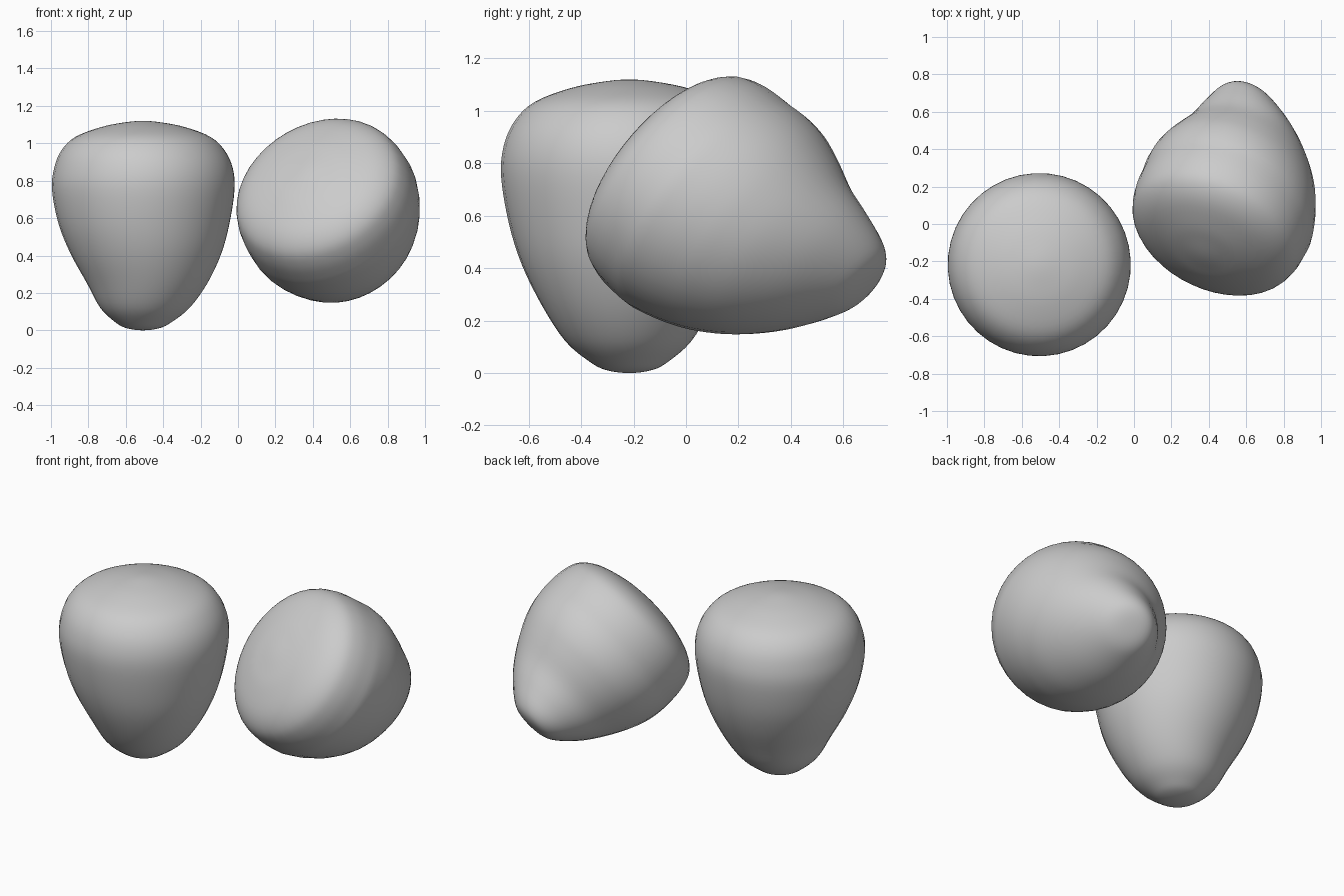
import bpy, math
from mathutils import Vector, Matrix

if "Cube" in bpy.data.objects:
    bpy.data.objects.remove(bpy.data.objects["Cube"])

SEG, SUB = 40, 4


def spline(pts):
    # Catmull-Rom through profile rows (height, full-side radius, hollow-side radius)
    p = [Vector(q) for q in pts]
    first = Vector((p[1].x, -p[1].y, -p[1].z))
    last = Vector((p[-2].x, -p[-2].y, -p[-2].z))
    p = [first] + p + [last]
    out = []
    for i in range(1, len(p) - 2):
        a, b, c, d = p[i - 1:i + 3]
        for k in range(SUB):
            t = k / SUB
            out.append(0.5 * (2 * b + (c - a) * t + (2 * a - 5 * b + 4 * c - d) * t * t
                              + (3 * b - a - 3 * c + d) * t ** 3))
    return out[1:]


def lump(name, pts, matrix, bend=0.0):
    # bend moves the tip toward local -x
    def off(z):
        return -bend * max(0, (.66 - z) / .44) ** 1.1
    rows = spline(pts)
    verts = [(off(pts[0][0]), 0, pts[0][0])]
    for z, full, hollow in rows:
        for j in range(SEG):
            a = 2 * math.pi * j / SEG
            w = 0.5 - 0.5 * math.cos(a)          # 0 on +x, 1 on -x
            r = full + (hollow - full) * w
            verts.append((r * math.cos(a) + off(z), r * math.sin(a), z))
    verts.append((0, 0, pts[-1][0]))
    end, n = len(verts) - 1, len(rows)
    faces = []
    for j in range(SEG):
        k = (j + 1) % SEG
        faces.append((0, 1 + k, 1 + j))
        for i in range(n - 1):
            o = 1 + i * SEG
            faces.append((o + j, o + k, o + SEG + k, o + SEG + j))
        o = 1 + (n - 1) * SEG
        faces.append((o + j, o + k, end))
    me = bpy.data.meshes.new(name)
    me.from_pydata(verts, [], faces)
    me.polygons.foreach_set("use_smooth", [True] * len(me.polygons))
    ob = bpy.data.objects.new(name, me)
    bpy.context.collection.objects.link(ob)
    ob.matrix_world = matrix
    return ob


# upright lump, tip down
upright = [(0, 0, 0), (.012, .09, .09), (.045, .155, .15), (.12, .25, .228),
           (.25, .345, .298), (.41, .42, .387), (.57, .463, .452), (.75, .49, .487),
           (.87, .48, .475), (.965, .435, .435), (1.035, .36, .36),
           (1.085, .23, .23), (1.11, .11, .11), (1.12, 0, 0)]
lump("upright_lump", upright,
     Matrix.Translation((-.508, -.217, 0)) @ Matrix.Rotation(math.radians(-15), 4, 'Z'))

# tilted lump: flat end faces front, left and up; tip bends to the back
tilted = [(0, 0, 0), (.012, .11, .10), (.06, .20, .165), (.16, .325, .225),
          (.28, .42, .29), (.40, .468, .38), (.50, .485, .445), (.60, .49, .482),
          (.70, .49, .49), (.80, .48, .48), (.885, .445, .445), (.95, .36, .36),
          (.995, .22, .22), (1.012, .11, .11), (1.02, 0, 0)]
up = Vector((-.35, -.72, .60)).normalized()
side = Vector((.6, -.66, -.45))
side = (side - up * up.dot(side)).normalized()
rot = Matrix((side, up.cross(side), up)).transposed().to_4x4()
lump("tilted_lump", tilted,
     Matrix.Translation((.508, .118, .617)) @ rot @ Matrix.Translation((0, 0, -.62)), .13)
